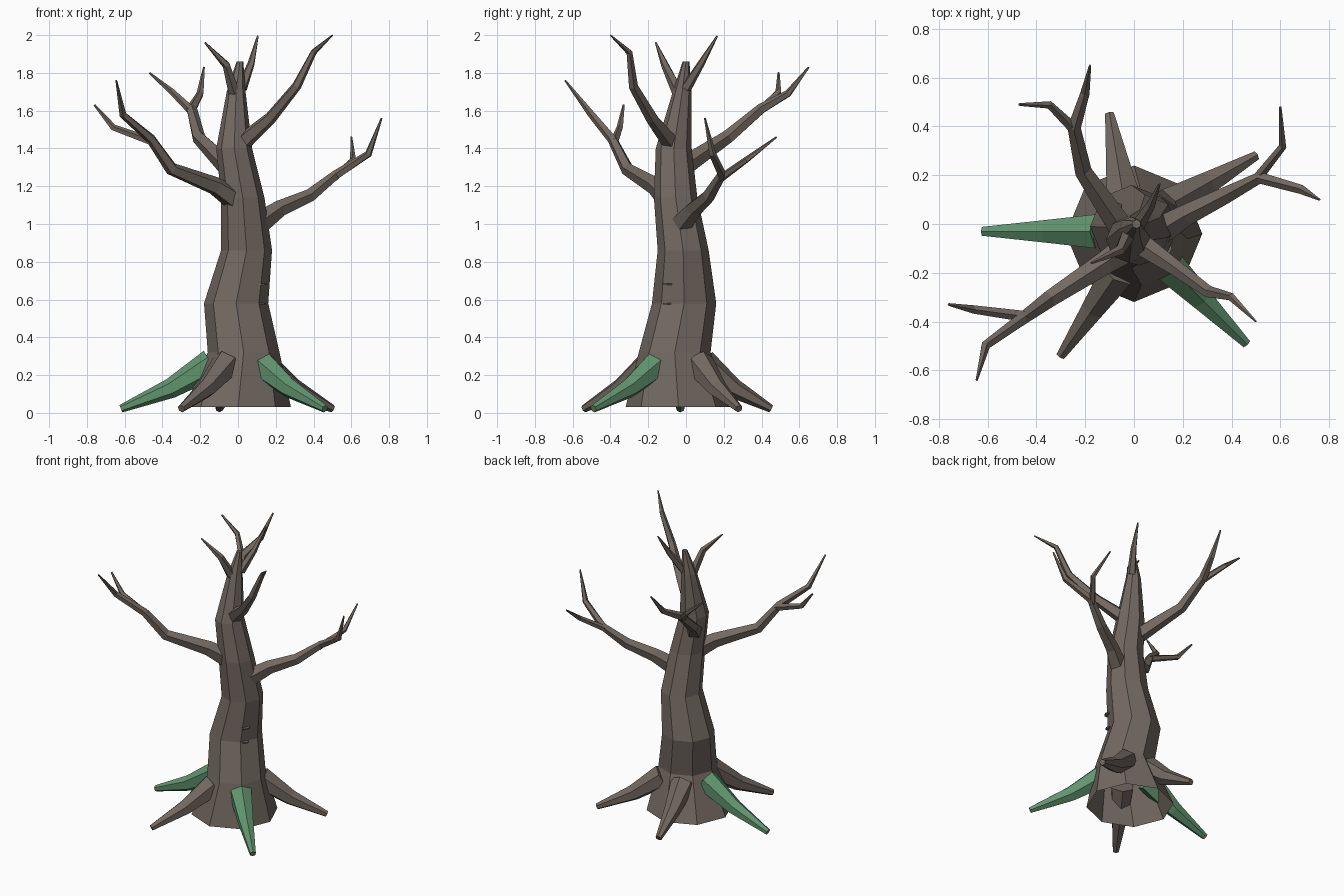
import bpy, bmesh
from math import cos, sin, pi
from mathutils import Vector


def material(name, rgb):
    m = bpy.data.materials.new(name)
    m.diffuse_color = (*rgb, 1)
    return m


BARK = material("bark", (0.17, 0.14, 0.12))
MOSS = material("moss", (0.12, 0.30, 0.16))


def tube(name, path, radii, sides, mat, flat=False, cap_start=True):
    """Faceted tapering tube along a path; flat=True keeps every ring horizontal."""
    pts = [Vector(p) for p in path]
    bm = bmesh.new()
    rings = []
    for i, (p, r) in enumerate(zip(pts, radii)):
        if flat:
            u, v = Vector((1, 0, 0)), Vector((0, 1, 0))
        else:
            a = (p - pts[i - 1]).normalized() if i else Vector()
            b = (pts[i + 1] - p).normalized() if i < len(pts) - 1 else Vector()
            t = (a + b).normalized()
            v = t.cross(Vector((0, 0, 1))).normalized()
            u = v.cross(t)
        rings.append([bm.verts.new(p + r * (u * cos(2 * pi * k / sides) + v * sin(2 * pi * k / sides)))
                      for k in range(sides)])
    for lo, hi in zip(rings, rings[1:]):
        for k in range(sides):
            n = (k + 1) % sides
            bm.faces.new((lo[k], lo[n], hi[n], hi[k]))
    if cap_start:
        bm.faces.new(rings[0][::-1])
    bm.faces.new(rings[-1])
    bmesh.ops.recalc_face_normals(bm, faces=bm.faces)
    me = bpy.data.meshes.new(name)
    bm.to_mesh(me)
    bm.free()
    me.materials.append(mat)
    ob = bpy.data.objects.new(name, me)
    bpy.context.collection.objects.link(ob)
    return ob


# Trunk: eight-sided, crooked, open underneath
tube("trunk",
     [(0, -0.04, 0.03), (0.03, -0.06, 0.32), (-0.01, -0.01, 0.58), (0.045, -0.015, 0.86),
      (0.025, -0.055, 1.14), (-0.02, -0.065, 1.40), (-0.01, -0.02, 1.70), (0.01, 0, 1.86)],
     [0.28, 0.19, 0.17, 0.135, 0.115, 0.095, 0.05, 0.018], 8, BARK, flat=True, cap_start=False)

# Roots: start and end on plan, sagging in the middle
ROOTS = [("mossy_root_left", (-0.14, -0.03), (-0.62, -0.03), MOSS),
         ("mossy_root_right", (0.12, -0.15), (0.46, -0.49), MOSS),
         ("root_front", (-0.06, -0.19), (-0.30, -0.54), BARK),
         ("root_right", (0.13, 0.07), (0.50, 0.28), BARK),
         ("root_back", (-0.04, 0.09), (-0.10, 0.45), BARK)]
for name, s, e, mat in ROOTS:
    s, e = Vector(s), Vector(e)
    m = s.lerp(e, 0.45)
    tube(name, [(*s, 0.26), (*m, 0.13), (*e, 0.022)], [0.08, 0.053, 0.021], 6, mat)

# Branches and their twigs
BRANCHES = {
    "branch_left": ([(-0.03, -0.10, 1.14), (-0.12, -0.16, 1.20), (-0.35, -0.31, 1.29), (-0.46, -0.39, 1.45),
                     (-0.61, -0.50, 1.58), (-0.645, -0.64, 1.76)], [0.062, 0.05, 0.036, 0.027, 0.02, 0.005]),
    "twig_left": ([(-0.44, -0.38, 1.43), (-0.66, -0.35, 1.51), (-0.76, -0.33, 1.63)], [0.024, 0.018, 0.006]),
    "branch_right": ([(0.12, -0.02, 1.01), (0.22, 0.04, 1.08), (0.38, 0.12, 1.15), (0.52, 0.19, 1.26),
                      (0.69, 0.14, 1.37), (0.76, 0.10, 1.56)], [0.06, 0.046, 0.036, 0.026, 0.02, 0.005]),
    "twig_right": ([(0.50, 0.18, 1.24), (0.61, 0.32, 1.34), (0.60, 0.48, 1.46)], [0.022, 0.017, 0.005]),
    "branch_back": ([(-0.05, -0.02, 1.30), (-0.21, 0.22, 1.46), (-0.245, 0.40, 1.61), (-0.20, 0.54, 1.69),
                     (-0.18, 0.65, 1.83)], [0.055, 0.037, 0.029, 0.02, 0.005]),
    "twig_back": ([(-0.245, 0.39, 1.60), (-0.35, 0.49, 1.70), (-0.47, 0.49, 1.80)], [0.024, 0.017, 0.006]),
    "branch_upper": ([(0.01, -0.07, 1.42), (0.17, -0.18, 1.56), (0.31, -0.28, 1.73), (0.40, -0.30, 1.91),
                      (0.50, -0.40, 2.0)], [0.05, 0.034, 0.026, 0.017, 0.004]),
    "twig_top_back": ([(0.02, 0, 1.72), (0.07, 0.08, 1.85), (0.105, 0.165, 1.995)], [0.03, 0.02, 0.005]),
    "twig_top_front": ([(-0.02, -0.04, 1.69), (-0.06, -0.11, 1.84), (-0.175, -0.16, 1.96)], [0.032, 0.022, 0.005]),
}
for name, (path, radii) in BRANCHES.items():
    tube(name, path, radii, 5, BARK)

# Small shelf growths on the trunk
for name, x, z, r in (("shelf_upper", 0.125, 0.68, 0.032), ("shelf_lower", 0.125, 0.578, 0.024)):
    tube(name, [(x, -0.10, z - 0.004), (x, -0.10, z + 0.004)], [r, r], 6, BARK, flat=True)
